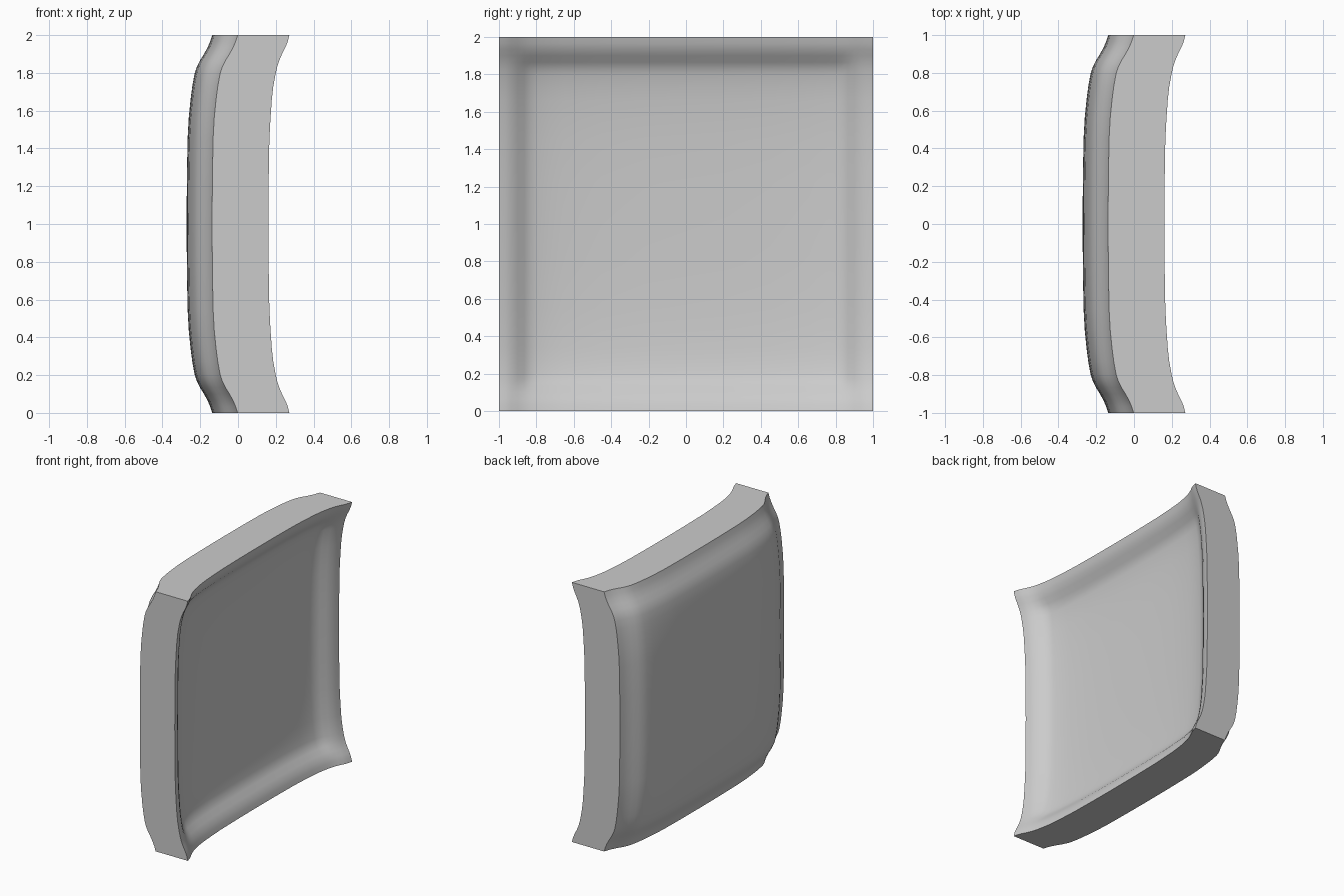
import bpy
import bmesh
from math import radians

default = bpy.data.objects.get("Cube")
if default:
    bpy.data.objects.remove(default)

# Flat grey material
grey = bpy.data.materials.new("plain grey")
grey.use_nodes = True
COLOUR = (0.6, 0.6, 0.6, 1)
grey.diffuse_color = COLOUR
grey.node_tree.nodes["Principled BSDF"].inputs["Base Color"].default_value = COLOUR

# Half profile: distance from centre, rise of convex face, rise of concave face,
# strength of the sunken pocket inside the concave rim
PROFILE = [
    (0, 0, 0, 1), (0.22, 0.001, 0.001, 1), (0.45, 0.005, 0.005, 1),
    (0.56, 0.011, 0.011, 1), (0.66, 0.021, 0.018, 1), (0.73, 0.03, 0.026, 1),
    (0.795, 0.042, 0.038, 1), (0.83, 0.053, 0.046, 0.95), (0.865, 0.07, 0.057, 0.6),
    (0.9, 0.092, 0.072, 0.12), (0.935, 0.111, 0.09, 0), (0.965, 0.124, 0.102, 0),
    (1, 0.135, 0.111, 0),
]
HALF = len(PROFILE) - 1
COUNT = 2 * HALF


def station(coord):
    """Turn an even grid coordinate into a signed profile row."""
    index = round((coord + 1) * HALF) - HALF
    distance, convex, concave, pocket = PROFILE[abs(index)]
    return (distance if index >= 0 else -distance), convex, concave, pocket


def dished_face(bm, centre_depth, column, pocket_depth):
    """Square sheet whose rim flares along both directions."""
    verts = bmesh.ops.create_grid(bm, x_segments=COUNT, y_segments=COUNT, size=1)["verts"]
    for v in verts:
        across, up = station(v.co.x), station(v.co.y)
        depth = centre_depth + across[column] + up[column]
        depth -= pocket_depth * across[3] * up[3]
        v.co = (depth, across[0], up[0] + 1)


# Curved square panel: convex sheet, concave sheet and the walls between
bm = bmesh.new()
dished_face(bm, -0.272, 1, 0)
dished_face(bm, 0.05, 2, 0.03)
rims = [e for e in bm.edges if e.is_boundary]
bmesh.ops.bridge_loops(bm, edges=rims)
bmesh.ops.recalc_face_normals(bm, faces=bm.faces)
mesh = bpy.data.meshes.new("curved_panel")
bm.to_mesh(mesh)
bm.free()
mesh.materials.append(grey)

panel = bpy.data.objects.new("curved_panel", mesh)
bpy.context.collection.objects.link(panel)
bpy.ops.object.select_all(action="DESELECT")
panel.select_set(True)
bpy.context.view_layer.objects.active = panel
bpy.ops.object.shade_smooth_by_angle(angle=radians(35))
